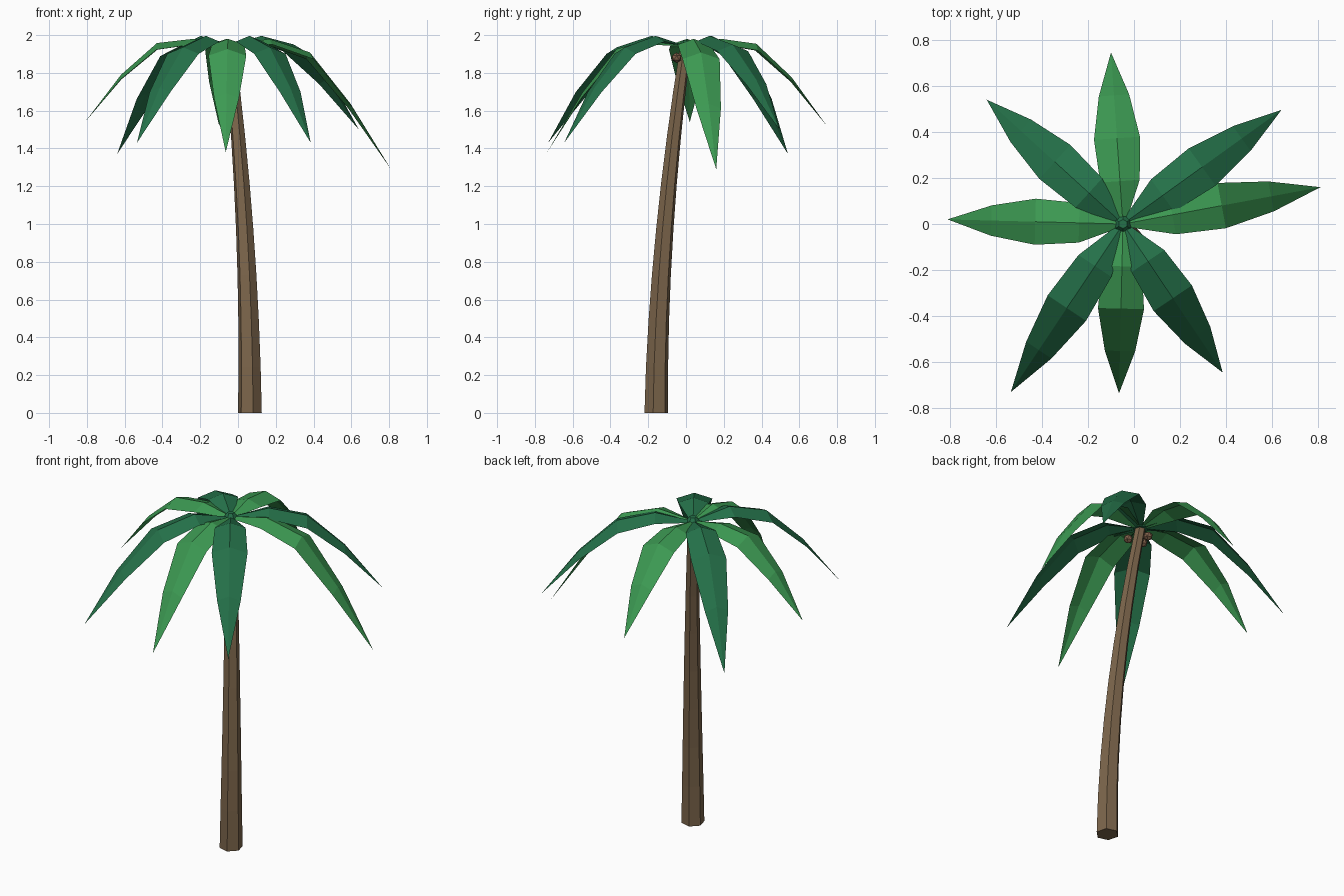
import bpy, bmesh, math
from mathutils import Vector, Matrix

cube = bpy.data.objects.get("Cube")
if cube:
    bpy.data.objects.remove(cube, do_unlink=True)


def material(name, rgb):
    mat = bpy.data.materials.new(name)
    mat.use_nodes = True
    mat.diffuse_color = (*rgb, 1)
    mat.node_tree.nodes["Principled BSDF"].inputs["Base Color"].default_value = (*rgb, 1)
    return mat


BARK = material("bark_brown", (0.20, 0.13, 0.07))
NUT = material("nut_brown", (0.22, 0.12, 0.07))
LIGHT = material("light_green", (0.045, 0.32, 0.085))
DARK = material("dark_green", (0.018, 0.165, 0.067))


def finish(bm, name, mat):
    bmesh.ops.recalc_face_normals(bm, faces=bm.faces)
    mesh = bpy.data.meshes.new(name)
    bm.to_mesh(mesh)
    bm.free()
    mesh.materials.append(mat)
    obj = bpy.data.objects.new(name, mesh)
    bpy.context.collection.objects.link(obj)
    return obj


# Trunk: tapering hexagon swept along a gentle bend
TOP = 1.94
SIDES, STEPS = 6, 8


def trunk_centre(t):
    return Vector((0.063 - 0.11 * t ** 2, -0.157 + 0.155 * t ** 1.8, TOP * t))


bm = bmesh.new()
rings = []
for i in range(STEPS + 1):
    t = i / STEPS
    radius = 0.065 - 0.035 * t
    ring = []
    for k in range(SIDES):
        a = math.radians(45 + 60 * k)
        ring.append(bm.verts.new(trunk_centre(t) + radius * Vector((math.cos(a), math.sin(a), 0))))
    rings.append(ring)
for low, high in zip(rings, rings[1:]):
    for k in range(SIDES):
        n = (k + 1) % SIDES
        bm.faces.new((low[k], low[n], high[n], high[k]))
bm.faces.new(rings[0])
bm.faces.new(rings[-1])
finish(bm, "trunk", BARK)

CROWN = Vector((-0.048, 0, 1.95))


# Fronds: folded leaf with a raised midrib, drooping to a pointed tip
def frond(name, tip, mat, lift):
    tip = Vector(tip)
    out = Vector((tip.x - CROWN.x, tip.y - CROWN.y, 0))
    side = Vector((-out.y, out.x, 0)).normalized()
    drop = CROWN.z - tip.z
    heights = (0, lift, 0.09 - 0.2 * drop, 0.09 - 0.61 * drop)
    widths = (0.02, 0.086, 0.1, 0.066)
    folds = (0.01, 0.03, 0.035, 0.025)
    bm = bmesh.new()
    rows = []
    for i, (h, w, f) in enumerate(zip(heights, widths, folds)):
        mid = CROWN + out * max(i / 4, 0.03) + Vector((0, 0, h))
        edge = mid - Vector((0, 0, f))
        rows.append([bm.verts.new(p) for p in (edge - side * w, mid, edge + side * w)])
    for a, b in zip(rows, rows[1:]):
        for k in range(2):
            bm.faces.new((a[k], a[k + 1], b[k + 1], b[k]))
    point = bm.verts.new(tip)
    for k in range(2):
        bm.faces.new((rows[-1][k], rows[-1][k + 1], point))
    # Keep the upper side facing up
    obj = finish(bm, name, mat)
    if obj.data.polygons[0].normal.z < 0:
        obj.data.flip_normals()


light_tips = [(-0.10, 0.745, 1.52), (0.81, 0.16, 1.29), (-0.065, -0.735, 1.38), (-0.81, 0.02, 1.54)]
dark_tips = [(0.64, 0.495, 1.50), (0.385, -0.645, 1.43), (-0.535, -0.73, 1.43), (-0.64, 0.54, 1.37)]
for i, tip in enumerate(light_tips):
    frond(f"light_frond_{i + 1}", tip, LIGHT, 0.03)
for i, tip in enumerate(dark_tips):
    frond(f"dark_frond_{i + 1}", tip, DARK, 0.046)

# Crown bud covering the frond roots
bm = bmesh.new()
bmesh.ops.create_cone(bm, cap_ends=True, segments=6, radius1=0.045, radius2=0.02, depth=0.035,
                      matrix=Matrix.Translation(CROWN + Vector((0, 0, 0.003))))
finish(bm, "crown_bud", DARK)

# Nuts tucked under the fronds
for i, (x, y) in enumerate([(0.0, -0.05), (-0.065, 0.045), (-0.09, -0.03)]):
    bm = bmesh.new()
    bmesh.ops.create_icosphere(bm, subdivisions=1, radius=0.028,
                               matrix=Matrix.Translation((x, y, 1.88)))
    finish(bm, f"nut_{i + 1}", NUT)
